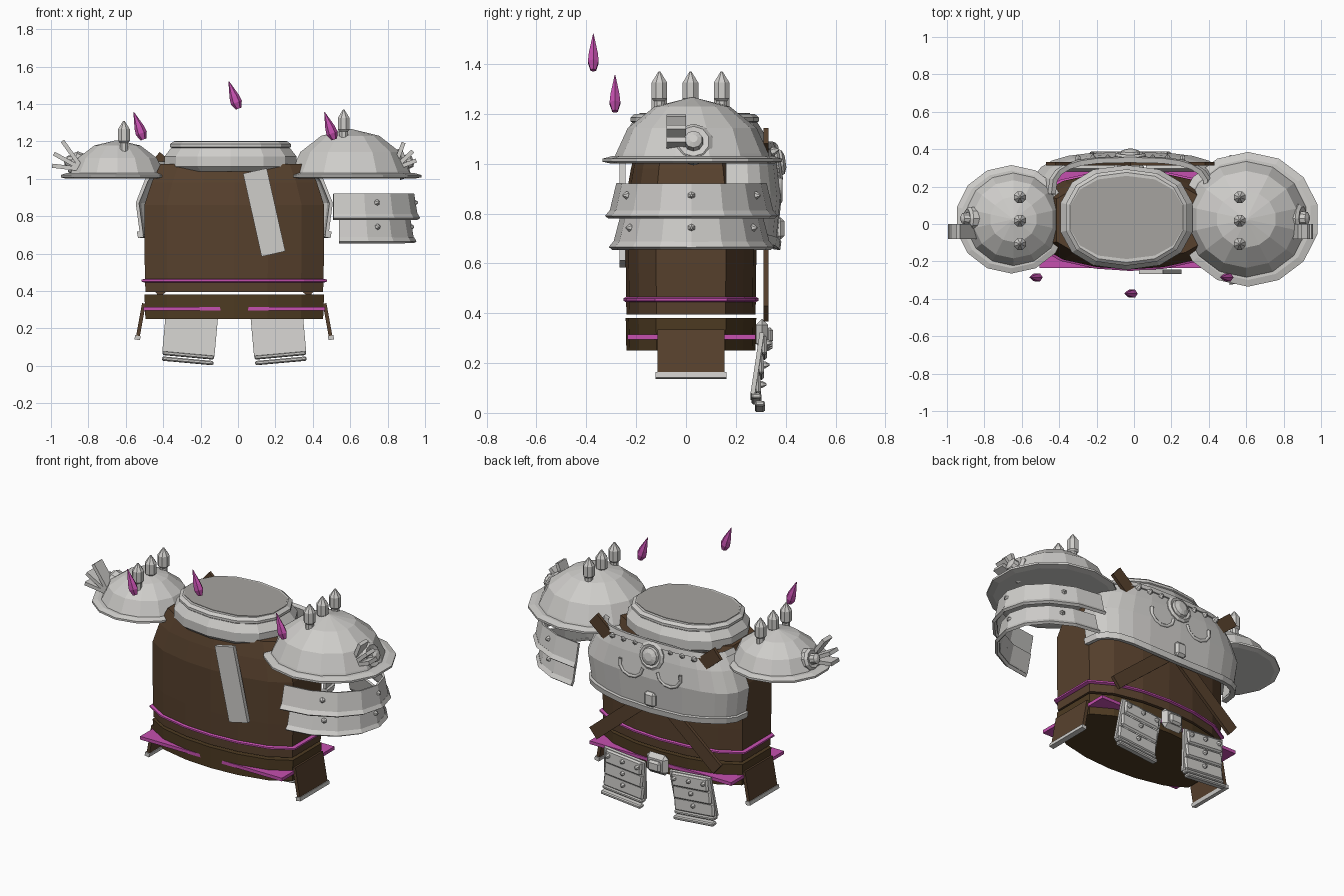
import bpy, bmesh, math
from mathutils import Vector, Matrix

if "Cube" in bpy.data.objects:
    bpy.data.objects.remove(bpy.data.objects["Cube"])


def material(name, r, g, b):
    m = bpy.data.materials.new(name)
    m.use_nodes = True
    m.diffuse_color = (r, g, b, 1)
    m.node_tree.nodes["Principled BSDF"].inputs["Base Color"].default_value = (r, g, b, 1)
    return m


STEEL = material("light steel", .62, .61, .59)
GREY = material("mid grey", .38, .37, .35)
LEATHER = material("brown leather", .095, .052, .026)
BELT = material("dark brown belt", .075, .043, .016)
PINK = material("magenta", .56, .08, .43)
CX, CY = -.02, .02


def finish(name, bm, mat, thick=0):
    bmesh.ops.recalc_face_normals(bm, faces=bm.faces[:])
    me = bpy.data.meshes.new(name)
    bm.to_mesh(me)
    bm.free()
    me.materials.append(mat)
    ob = bpy.data.objects.new(name, me)
    bpy.context.collection.objects.link(ob)
    if thick:
        s = ob.modifiers.new("thickness", 'SOLIDIFY')
        s.thickness = thick
        s.offset = 0
    return ob


def loft(name, rings, mat, closed=True, thick=0):
    """Skin a list of rings; closed rings are capped at both ends."""
    bm = bmesh.new()
    vs = [[bm.verts.new(p) for p in r] for r in rings]
    n = len(rings[0])
    for a, b in zip(vs, vs[1:]):
        for i in range(n if closed else n - 1):
            j = (i + 1) % n
            bm.faces.new((a[i], a[j], b[j], b[i]))
    if closed:
        bm.faces.new(vs[0][::-1])
        bm.faces.new(vs[-1])
    return finish(name, bm, mat, thick)


def lathe(name, loc, axis, profile, mat, sides=8, sx=1, sy=1, power=1):
    """Turn (radius, height) pairs about an axis."""
    q = Vector(axis).to_track_quat('Z', 'Y')

    def pt(r, h, i):
        t = math.tau * (i + .5) / sides
        c, s = math.cos(t), math.sin(t)
        c, s = [math.copysign(abs(v) ** power, v) for v in (c, s)]
        return Vector(loc) + q @ Vector((c * r * sx, s * r * sy, h))
    return loft(name, [[pt(r, h, i) for i in range(sides)] for r, h in profile], mat)


def box(name, loc, size, mat, rot=(0, 0, 0), bevel=0, base=Matrix()):
    bm = bmesh.new()
    bmesh.ops.create_cube(bm, size=1, matrix=Matrix.Diagonal((*size, 1)))
    ob = finish(name, bm, mat)
    turn = Matrix.Rotation(rot[2], 4, 'Z') @ Matrix.Rotation(rot[1], 4, 'Y') @ Matrix.Rotation(rot[0], 4, 'X')
    ob.matrix_world = base @ Matrix.Translation(loc) @ turn
    if bevel:
        b = ob.modifiers.new("chamfer", 'BEVEL')
        b.width, b.segments = bevel, 1
    return ob


def rivet(name, loc, axis, r=.016):
    lathe(name, loc, axis, [(r, -.01), (r, .006), (r * .3, .022)], STEEL, 6)


# Torso and belt share one flattened outline
quarter = [(.48, .14), (.36, .21), (.18, .25)]
outline = quarter + [(0, .262)] + [(-x, y) for x, y in quarter[::-1]]
outline += [(-x, -y) for x, y in outline]


def body(name, levels, mat):
    loft(name, [[(CX + x * s, CY + y * s, z) for x, y in outline] for z, s in levels], mat)


body("torso", [(.395, .99), (.6, 1), (.86, 1), (.98, .92), (1.08, .82)], LEATHER)
body("belt", [(.25, .99), (.38, 1)], BELT)
body("waist_cord", [(.445, 1.0), (.45, 1.035), (.46, 1.035), (.465, 1.0)], PINK)
box("belt_plate", (CX, .022, .305), (.97, .515, .02), PINK)

# Collar with its flat inset top
lathe("collar", (-.04, .035, 0), (0, 0, 1),
      [(.9, 1.04), (1, 1.065), (1, 1.12), (.9, 1.165), (.84, 1.165)], STEEL, 14, .36, .28, .85)
lathe("collar_rim", (-.04, .035, 0), (0, 0, 1),
      [(.86, 1.16), (.92, 1.17), (.92, 1.185), (.86, 1.2)], STEEL, 14, .36, .28, .85)
lathe("collar_top", (-.04, .035, 0), (0, 0, 1), [(.855, 1.196), (.855, 1.203)], GREY, 14, .36, .26, .85)

# Front strap plate
box("front_strap", (.14, -.255, .82), (.13, .025, .455), STEEL, (0, -.22, 0))

# Hip guards with steel hems
for s in (-1, 1):
    x = CX + s * .5
    box("hip_guard", (x, .02, .24), (.02, .27, .19), LEATHER, (0, -s * .18, 0))
    box("hip_guard_hem", (x + s * .017, .02, .15), (.03, .285, .022), STEEL, (0, -s * .18, 0))

# Crossed straps behind the breastplate
for s in (-1, 1):
    box("cross_strap", (CX, .322, .755), (1.11, .02, .08), LEATHER, (0, s * .7, 0))


# Breastplate wrapping the +y side
def chest(rx, ry, z, dip=0):
    ring = []
    for i in range(13):
        t = math.pi * i / 12
        c, s = math.cos(t), math.sin(t)
        ring.append((CX + rx * math.copysign(abs(c) ** .65, c),
                     .16 + ry * s ** .65, z - dip * s ** 6))
    return ring


loft("breastplate", [chest(.495, .195, .7, .03), chest(.518, .215, .87), chest(.47, .2, .99),
                     chest(.41, .18, 1.08)], STEEL, False, .018)
loft("breastplate_hem", [chest(.5, .203, .685, .03), chest(.506, .208, .72, .03)], STEEL, False, .03)
loft("breastplate_top_trim", [chest(.43, .188, 1.055), chest(.41, .182, 1.085)], STEEL, False, .028)
for x in (-.28, -.2, -.12, .12, .2, .28):
    rivet("chest_rivet", (CX + x, .35, 1.05), (0, 1, .4))

# Round chest emblem, scrolls and pendant
lathe("chest_boss", (CX, .34, 1.0), (0, 1, .15),
      [(.085, 0), (.085, .03), (.07, .04), (.055, .035), (.05, .05), (.025, .06)], STEEL, 12)
for s in (-1, 1):
    cu = bpy.data.curves.new("scroll", 'CURVE')
    cu.dimensions = '3D'
    cu.bevel_depth, cu.bevel_resolution = .01, 1
    sp = cu.splines.new('POLY')
    sp.points.add(6)
    for i, p in enumerate(sp.points):
        t = math.pi * (1 - i / 6 * 1.1)
        p.co = (CX + s * (.13 + .08 * math.cos(t)), .378, .92 - .07 * math.sin(t), 1)
    cu.materials.append(STEEL)
    bpy.context.collection.objects.link(bpy.data.objects.new("chest_scroll", cu))
box("chest_pendant", (CX, .375, .74), (.075, .04, .09), STEEL, bevel=.015)

# Belt buckle
box("buckle", (CX, .305, .315), (.15, .05, .125), STEEL, bevel=.025)
box("buckle_face", (CX, .335, .31), (.085, .03, .065), STEEL, bevel=.012)

# Tassets: layered plates hanging beside the buckle
for s in (-1, 1):
    base = (Matrix.Translation((CX + s * .223, .305, .31)) @ Matrix.Rotation(-s * .09, 4, 'Y')
            @ Matrix.Rotation(-.15, 4, 'X'))
    box("tasset_back", (0, 0, -.125), (.28, .018, .25), STEEL, base=base)
    for k in range(3):
        z = -.045 - .08 * k
        box("tasset_plate", (0, .016, z), (.25 + .012 * k, .02, .085), STEEL, (.18, 0, 0), .012, base)
        for dx in ((-.1, 0, .1) if k == 0 else (0,)):
            rivet("tasset_rivet", base @ Vector((dx, .025, z + .01)), (0, 1, 0), .014)
    for k in range(2):
        box("tasset_hem", (0, .016 + .018 * k, -.255 - .028 * k), (.275, .04, .022), STEEL,
            (.1, 0, 0), .006, base)

# Shoulder domes: side, centre x, radius x, radius y, height
for s, x, cx, rx, ry, h in ((1, .61, .565, .38, .36, .255), (-1, -.655, -.61, .3, .29, .195)):
    lathe("shoulder_rim", (x, .025, 1.0), (0, 0, 1),
          [(.9, .0), (1, .008), (1, .02), (.9, .03)], STEEL, 14, rx, ry)
    lathe("shoulder_dome", (x - s * .01, .025, 1.01), (0, 0, 1),
          [(.88, 0), (.85, .12 * h), (.72, .52 * h), (.42, .86 * h), (.03, h)], STEEL, 14, rx, ry)
    for y in (-.107, .018, .143):
        drop = .02 if abs(y - .02) > .1 else 0
        lathe("shoulder_spike", (cx, y, h + .985), (0, 0, 1),
              [(.024, -drop - .02), (.024, .012), (.034, .022), (.034, .085), (.004, .13)], STEEL)
    # Outer roundel and its fan of plumes
    k = .08 if s > 0 else .065
    ex = .89 if s > 0 else -.88
    lathe("shoulder_roundel", (ex - s * .03, .03, 1.075), (s, 0, .35),
          [(k, -.02), (k, .03), (k * .8, .045), (k * .5, .04), (k * .45, .07), (k * .2, .08)], STEEL, 10)
    for a, reach in ((.95, .17), (.5, .16), (.12, .15)):
        if s > 0:
            a, reach = a + .25, reach - .03
        d = Vector((s * math.cos(a), 0, math.sin(a)))
        p = Vector((s * .83, -.04, 1.05)) + d * reach * .6
        box("shoulder_plume", p, (reach, .078, .022), STEEL, (0, -s * a, 0))


# Arm lames under the larger shoulder
def lame(rx, ry, z, x0):
    ring = []
    for i in range(9):
        t = math.pi * (i / 8 - .5)
        ring.append((x0 + rx * math.cos(t), .022 + ry * math.sin(t), z))
    return ring


for x0, rx, ry, top, low in ((.51, .425, .295, .92, .785), (.54, .375, .28, .785, .66)):
    loft("arm_lame", [lame(rx, ry, top, x0), lame(rx + .02, ry + .03, low + .01, x0)], STEEL, False, .014)
    loft("arm_lame_hem", [lame(rx + .019, ry + .027, low + .022, x0),
                          lame(rx + .032, ry + .045, low, x0)], STEEL, False, .018)
    for a in (-1.0, 0, 1.0):
        d = Vector((math.cos(a), math.sin(a), 0))
        rivet("lame_rivet", (x0 + (rx + .005) * d.x, .022 + (ry + .01) * d.y, (top + low) / 2 + .02), d)

# Floating crystals
for x, y, z in ((-.505, -.285, 1.21), (.515, -.285, 1.21), (.003, -.372, 1.375)):
    lathe("crystal", (x, y, z), (-.36, 0, 1),
          [(.016, 0), (.031, .035), (.026, .07), (.002, .155)], PINK, 6, .8, 1)
